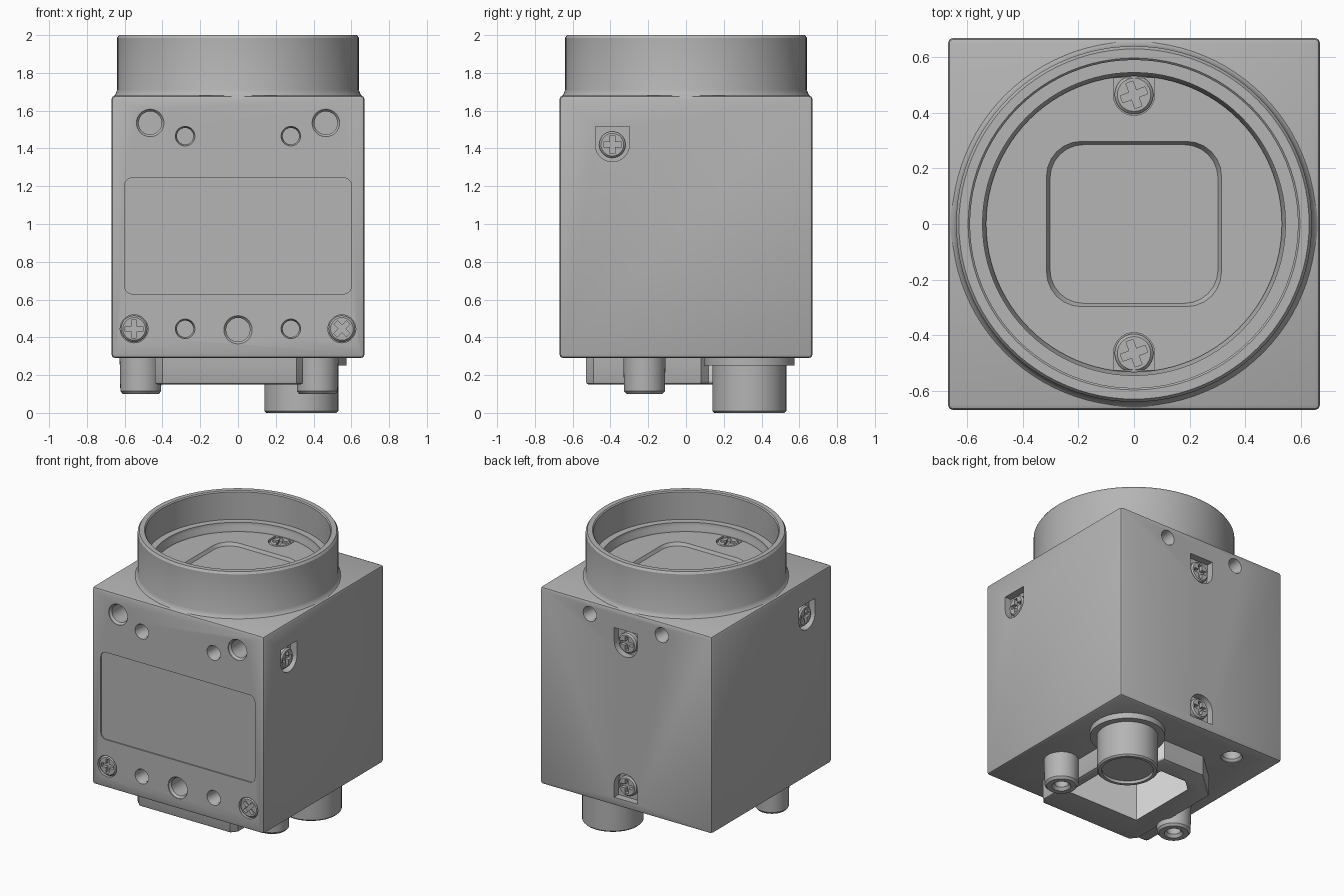
import bpy, bmesh
from math import pi, sin, cos, radians
from mathutils import Matrix, Vector

cube = bpy.data.objects.get("Cube")
if cube:
    bpy.data.objects.remove(cube, do_unlink=True)


def material(name, value):
    m = bpy.data.materials.new(name)
    m.use_nodes = True
    colour = (value, value, value, 1)
    m.diffuse_color = colour
    m.node_tree.nodes["Principled BSDF"].inputs["Base Color"].default_value = colour
    return m


GREY = material("housing grey", 0.46)
PALE = material("pale socket lining", 0.8)
HALF, LOW, TOP = 0.67, 0.29, 1.68


# Geometry helpers: each adds a closed solid to a bmesh
def prism(bm, pts, z0, z1, mat=Matrix()):
    rings = [[bm.verts.new(mat @ Vector((x, y, z))) for x, y in pts] for z in (z0, z1)]
    faces = [bm.faces.new(r) for r in rings]
    for i in range(len(pts)):
        j = (i + 1) % len(pts)
        faces.append(bm.faces.new((rings[0][i], rings[0][j], rings[1][j], rings[1][i])))
    return faces


def lathe(bm, profile, mat=Matrix(), seg=40):
    """Revolve (radius, height) points; the first and last lie on the axis."""
    rings = []
    for r, z in profile:
        n = seg if r > 0 else 1
        rings.append([bm.verts.new(mat @ Vector((r * cos(2 * pi * k / seg), r * sin(2 * pi * k / seg), z)))
                      for k in range(n)])
    for a, b in zip(rings, rings[1:]):
        for k in range(seg):
            quad = [a[k % len(a)], a[(k + 1) % len(a)], b[(k + 1) % len(b)], b[k % len(b)]]
            bm.faces.new(list(dict.fromkeys(quad)))


def finish(name, bm):
    bmesh.ops.recalc_face_normals(bm, faces=bm.faces)
    me = bpy.data.meshes.new(name)
    bm.to_mesh(me)
    bm.free()
    ob = bpy.data.objects.new(name, me)
    bpy.context.collection.objects.link(ob)
    me.materials.append(GREY)
    me.materials.append(PALE)
    return ob


def carve(ob, bm):
    cutter = finish("cutter", bm)
    mod = ob.modifiers.new("carve", "BOOLEAN")
    mod.operation, mod.solver, mod.object = "DIFFERENCE", "EXACT", cutter
    bpy.context.view_layer.update()
    graph = bpy.context.evaluated_depsgraph_get()
    me = bpy.data.meshes.new_from_object(ob.evaluated_get(graph))
    ob.modifiers.clear()
    ob.data = me
    bpy.data.objects.remove(cutter, do_unlink=True)


def rounded(hx, hy, r, n=6):
    pts = []
    for q, (sx, sy) in enumerate([(1, 1), (-1, 1), (-1, -1), (1, -1)]):
        for k in range(n + 1):
            a = (q + k / n) * pi / 2
            pts.append((sx * (hx - r) + r * cos(a), sy * (hy - r) + r * sin(a)))
    return pts


def u_shape(r, top, n=20):
    arc = [(r * cos(pi + pi * k / n), r * sin(pi + pi * k / n)) for k in range(n + 1)]
    return arc + [(r, top), (-r, top)]


def frame(u, v, turn=0, spin=0):
    """Local axes on a side wall: u across, v up, w outward."""
    return (Matrix.Rotation(radians(turn), 4, "Z") @ Matrix.Translation((u, -HALF, v))
            @ Matrix.Rotation(pi / 2, 4, "X") @ Matrix.Rotation(radians(spin), 4, "Z"))


def hole(bm, mat, r, depth=0.16):
    lathe(bm, [(0, -depth), (r * 0.84, -depth), (r * 0.84, -0.02), (r, -0.005), (r, 0.03), (0, 0.03)], mat, 28)


def screw(name, mat, spin=0, r=0.07):
    bm = bmesh.new()
    lathe(bm, [(0, -0.06), (r, -0.06), (r, -0.01), (r - 0.01, 0), (0, 0)], mat, 28)
    ob = finish(name, bm)
    bm = bmesh.new()
    a, b = r * 0.68, r * 0.19
    cross = [(a, -b), (a, b), (b, b), (b, a), (-b, a), (-b, b),
             (-a, b), (-a, -b), (-b, -b), (-b, -a), (b, -a), (b, -b)]
    prism(bm, cross, -0.025, 0.02, mat @ Matrix.Rotation(radians(spin), 4, "Z"))
    carve(ob, bm)


# Socket outlines under the body, notched around the barrel
shell_outline = [(-0.40, -0.53), (0.31, -0.53), (0.345, -0.49), (0.345, 0.08), (0.12, 0.12), (0.08, 0.40),
                 (-0.24, 0.40), (-0.44, 0.22), (-0.44, -0.49)]
socket_outline = [(-0.28, -0.31), (0.28, -0.31), (0.28, 0.0), (0.03, 0.04), (0.0, 0.27), (-0.2, 0.27), (-0.28, 0.2)]

# Main body: chamfered block
bm = bmesh.new()
prism(bm, [(-HALF, -HALF), (HALF, -HALF), (HALF, HALF), (-HALF, HALF)], LOW, TOP)
bmesh.ops.recalc_face_normals(bm, faces=bm.faces)
bmesh.ops.bevel(bm, geom=bm.edges[:], offset=0.02, segments=2, affect="EDGES", profile=0.5)
body = finish("body", bm)

# Body cut-outs: holes, label recess, screw pockets and socket well
bm = bmesh.new()
for s in (-1, 1):
    hole(bm, frame(s * 0.465, 1.535), 0.073)
    hole(bm, frame(s * 0.28, 1.465), 0.052)
    hole(bm, frame(s * 0.28, 0.445), 0.052)
    hole(bm, frame(s * 0.28, 1.59, 180), 0.052)
    lathe(bm, [(0, -0.03), (0.074, -0.03), (0.074, 0.03), (0, 0.03)], frame(s * 0.55, 0.445), 28)
hole(bm, frame(0, 0.44), 0.075)
hole(bm, Matrix.Translation((-0.385, 0.51, LOW)) @ Matrix.Rotation(pi, 4, "X"), 0.07)
prism(bm, rounded(0.6, 0.307, 0.04), -0.008, 0.03, frame(0, 0.937))
pockets = {"right_screw": frame(-0.39, 1.42, 90), "left_screw": frame(0.39, 1.42, -90),
           "back_upper_screw": frame(0, 1.45, 180), "back_lower_screw": frame(0, 0.445, 180, 180)}
for mat in pockets.values():
    prism(bm, u_shape(0.09, 0.095), -0.05, 0.03, mat)
prism(bm, socket_outline, 0.2, 0.65)
carve(body, bm)

# Screws on the walls
for name, mat in pockets.items():
    screw(name, mat @ Matrix.Translation((0, 0, -0.012)))
screw("front_left_screw", frame(0.55, 0.445) @ Matrix.Translation((0, 0, -0.004)), 45)
screw("front_right_screw", frame(-0.55, 0.445) @ Matrix.Translation((0, 0, -0.004)))

# Lens mount ring with stepped floor
bm = bmesh.new()
lathe(bm, [(0, 1.672), (0.665, 1.672), (0.65, 1.685), (0.64, 1.71), (0.64, 1.985), (0.63, 2.0), (0.597, 2.0),
           (0.59, 1.993), (0.59, 1.8), (0.545, 1.8), (0.545, 1.775), (0.532, 1.75), (0.532, 1.74), (0, 1.74)], seg=96)
ring = finish("lens_mount", bm)

# Sensor window recess and floor screw pockets
bm = bmesh.new()
prism(bm, rounded(0.3, 0.285, 0.12), 1.7, 1.72)
prism(bm, rounded(0.28, 0.265, 0.1), 1.685, 1.705)
faces = prism(bm, rounded(0.325, 0.307, 0.13), 1.715, 1.76)
for v in faces[0].verts:
    v.co.x *= 0.93
    v.co.y *= 0.93
floor_screws = [Matrix.Translation((0, s * 0.465, 1.74)) @ Matrix.Rotation(0 if s > 0 else pi, 4, "Z") for s in (1, -1)]
for mat in floor_screws:
    prism(bm, u_shape(0.074, 0.06), -0.03, 0.01, mat)
carve(ring, bm)
for name, mat, spin in zip(("floor_back_screw", "floor_front_screw"), floor_screws, (20, 20)):
    screw(name, mat, spin)

# Socket shell with an open well
bm = bmesh.new()
faces = prism(bm, shell_outline, 0.15, 0.3)
bmesh.ops.recalc_face_normals(bm, faces=bm.faces)
bmesh.ops.bevel(bm, geom=list(faces[0].edges), offset=0.015, segments=2, affect="EDGES", profile=0.5)
shell = finish("socket_shell", bm)
bm = bmesh.new()
prism(bm, socket_outline, 0.1, 0.35)
carve(shell, bm)

# Pale lining on the faces inside the well
for ob in (body, shell):
    for p in ob.data.polygons:
        c = p.center
        p.material_index = int(abs(c.x) < 0.29 and -0.32 < c.y < 0.28 and 0.16 < c.z < 0.66
                               and (p.normal.z < -0.9 and c.z > 0.6 or abs(p.normal.z) < 0.1))

# Threaded posts either side of the socket
for name, x in (("left_post", 0.42), ("right_post", -0.515)):
    bm = bmesh.new()
    lathe(bm, [(0, 0.3), (0.112, 0.3), (0.108, 0.115), (0.095, 0.1), (0.06, 0.1), (0.045, 0.12), (0.045, 0.22),
               (0, 0.22)], Matrix.Translation((x, -0.22, 0)))
    finish(name, bm)

# Round barrel connector with flange
bm = bmesh.new()
lathe(bm, [(0, 0.3), (0.24, 0.3), (0.24, 0.25), (0.196, 0.25), (0.196, 0.01), (0.186, 0), (0.165, 0),
           (0.165, 0.02), (0, 0.02)], Matrix.Translation((0.335, 0.335, 0)), 56)
finish("barrel_connector", bm)

# Smooth shading on curved parts, sharp edges kept
for ob in [o for o in bpy.context.collection.objects if o.type == "MESH" and GREY.name in o.data.materials]:
    bpy.ops.object.select_all(action="DESELECT")
    ob.select_set(True)
    bpy.context.view_layer.objects.active = ob
    bpy.ops.object.shade_smooth_by_angle(angle=radians(30))
